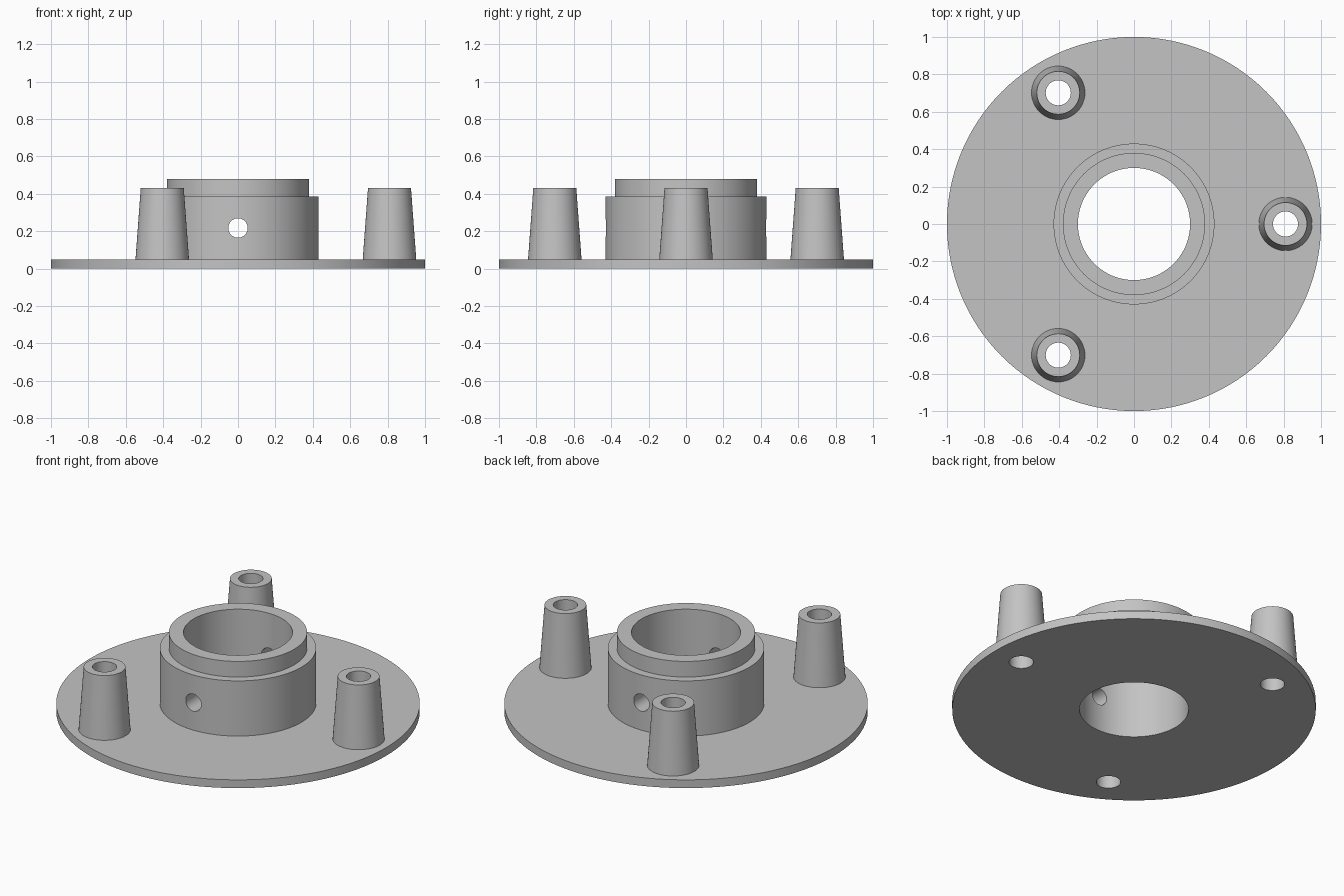
import bpy, bmesh, math
from mathutils import Vector

cube = bpy.data.objects.get("Cube")
if cube:
    bpy.data.objects.remove(cube, do_unlink=True)

PLATE_TOP = 0.05
POST_CIRCLE = 0.81
POST_BORE = 0.067

grey = bpy.data.materials.new("plain grey")
grey.use_nodes = True
colour = (0.55, 0.55, 0.55, 1)
grey.diffuse_color = colour
grey.node_tree.nodes["Principled BSDF"].inputs["Base Color"].default_value = colour


def lathe(name, profile, segments, closed):
    """Revolve an (radius, height) profile about the z axis."""
    bm = bmesh.new()
    verts = [bm.verts.new((r, 0, z)) for r, z in profile]
    edges = [bm.edges.new(pair) for pair in zip(verts, verts[1:])]
    if closed:
        edges.append(bm.edges.new((verts[-1], verts[0])))
    bmesh.ops.spin(bm, geom=verts + edges, cent=(0, 0, 0), axis=(0, 0, 1),
                   angle=math.tau, steps=segments, use_merge=False)
    bmesh.ops.remove_doubles(bm, verts=bm.verts, dist=1e-4)
    bmesh.ops.recalc_face_normals(bm, faces=bm.faces)
    mesh = bpy.data.meshes.new(name)
    bm.to_mesh(mesh)
    bm.free()
    mesh.materials.append(grey)
    obj = bpy.data.objects.new(name, mesh)
    bpy.context.collection.objects.link(obj)
    return obj


def activate(obj):
    bpy.ops.object.select_all(action="DESELECT")
    obj.select_set(True)
    bpy.context.view_layer.objects.active = obj


def drill(target, radius, depth, location, rotation=(0, 0, 0)):
    """Cut a round hole through the target and discard the cutter."""
    bpy.ops.mesh.primitive_cylinder_add(vertices=48, radius=radius, depth=depth,
                                        location=location, rotation=rotation)
    cutter = bpy.context.object
    cutter.hide_render = True
    cutter.data.materials.append(grey)
    mod = target.modifiers.new("hole", "BOOLEAN")
    mod.operation = "DIFFERENCE"
    mod.solver = "EXACT"
    mod.object = cutter
    activate(target)
    bpy.ops.object.modifier_apply(modifier=mod.name)
    bpy.data.objects.remove(cutter, do_unlink=True)


def smooth(obj):
    activate(obj)
    bpy.ops.object.shade_smooth_by_angle(angle=math.radians(30))


# Round plate with the stepped hollow hub in one piece
hub = lathe("flanged_hub", [(0.3, 0), (1, 0), (1, PLATE_TOP), (0.43, PLATE_TOP),
                            (0.43, 0.385), (0.38, 0.385), (0.38, 0.48), (0.3, 0.48)],
            128, closed=True)

# Cross hole through the front and back of the hub wall
drill(hub, 0.052, 1.2, (0, 0, 0.217), (math.pi / 2, 0, 0))

# Three tapered hollow posts, with their bores continued through the plate
for i, label in enumerate(("left", "back_right", "front_right")):
    angle = i * math.tau / 3
    spot = Vector((math.cos(angle), math.sin(angle), 0)) * POST_CIRCLE
    drill(hub, POST_BORE, 0.2, spot)
    post = lathe(label + "_post", [(0.143, PLATE_TOP), (0.115, 0.43),
                                   (POST_BORE, 0.43), (POST_BORE, PLATE_TOP)],
                 48, closed=False)
    post.location = spot
    smooth(post)

smooth(hub)
